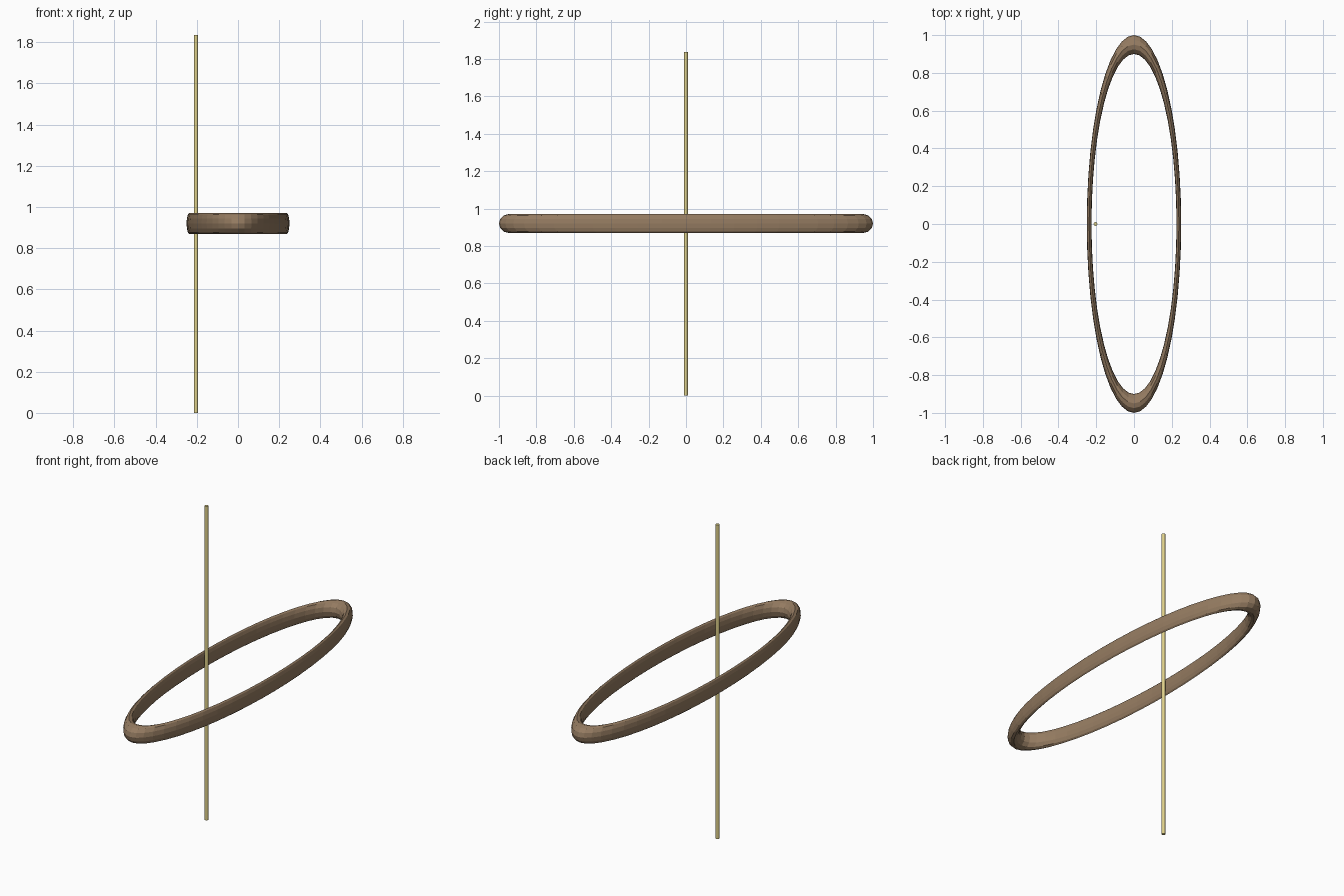
import bpy

if "Cube" in bpy.data.objects:
    bpy.data.objects.remove(bpy.data.objects["Cube"])

def material(name, color):
    m = bpy.data.materials.new(name)
    m.diffuse_color = color
    m.use_nodes = True
    m.node_tree.nodes["Principled BSDF"].inputs["Base Color"].default_value = m.diffuse_color
    return m

def finish(name, mat):
    ob = bpy.context.object
    ob.name = name
    ob.data.materials.append(mat)
    return ob

HEIGHT = 1.836
MID = HEIGHT / 2

# Flattened oval ring
bpy.ops.mesh.primitive_torus_add(major_segments=48, minor_segments=12,
                                 major_radius=0.95, minor_radius=0.05,
                                 location=(0, 0, MID + 0.002))
ring = finish("oval_ring", material("brown_wood", (0.30, 0.20, 0.12, 1)))
ring.scale.x = 0.25
bpy.ops.object.transform_apply(location=False, rotation=False, scale=True)

# Thin upright rod just inside the ring
bpy.ops.mesh.primitive_cylinder_add(vertices=12, radius=0.01, depth=HEIGHT,
                                    location=(-0.204, 0, MID))
finish("upright_rod", material("pale_yellow", (0.72, 0.62, 0.25, 1)))
